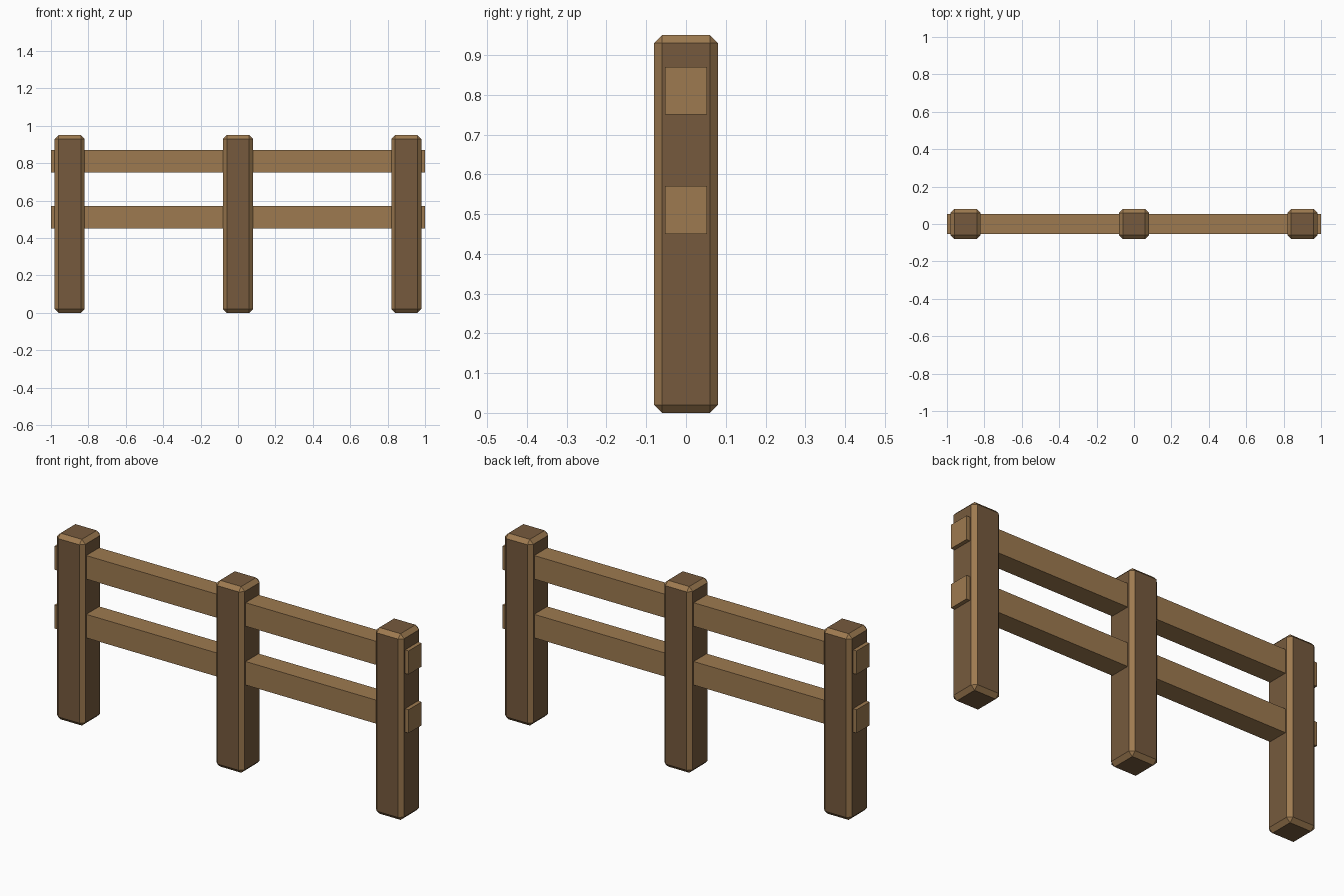
import bpy

if "Cube" in bpy.data.objects:
    bpy.data.objects.remove(bpy.data.objects["Cube"])


def material(name, color):
    m = bpy.data.materials.new(name)
    m.diffuse_color = (*color, 1)
    m.use_nodes = True
    m.node_tree.nodes["Principled BSDF"].inputs["Base Color"].default_value = m.diffuse_color
    return m


dark_wood = material("dark_wood", (0.18, 0.102, 0.047))
light_wood = material("light_wood", (0.34, 0.195, 0.08))


def box(name, center, size, *mats):
    bpy.ops.mesh.primitive_cube_add(size=1, location=center)
    ob = bpy.context.object
    ob.name = name
    ob.scale = size
    bpy.ops.object.transform_apply(location=False, rotation=False, scale=True)
    for m in mats:
        ob.data.materials.append(m)
    return ob


# Upright posts with lighter worn chamfers
for name, x in (("left_post", -0.9), ("middle_post", 0), ("right_post", 0.9)):
    post = box(name, (x, 0, 0.475), (0.16, 0.16, 0.95), dark_wood, light_wood)
    bevel = post.modifiers.new("chamfer", 'BEVEL')
    bevel.width = 0.02
    bevel.segments = 1
    bevel.material = 1

# Horizontal rails running through all posts
for name, z in (("lower_rail", 0.51), ("upper_rail", 0.81)):
    box(name, (0, 0, z), (2, 0.105, 0.12), light_wood)
